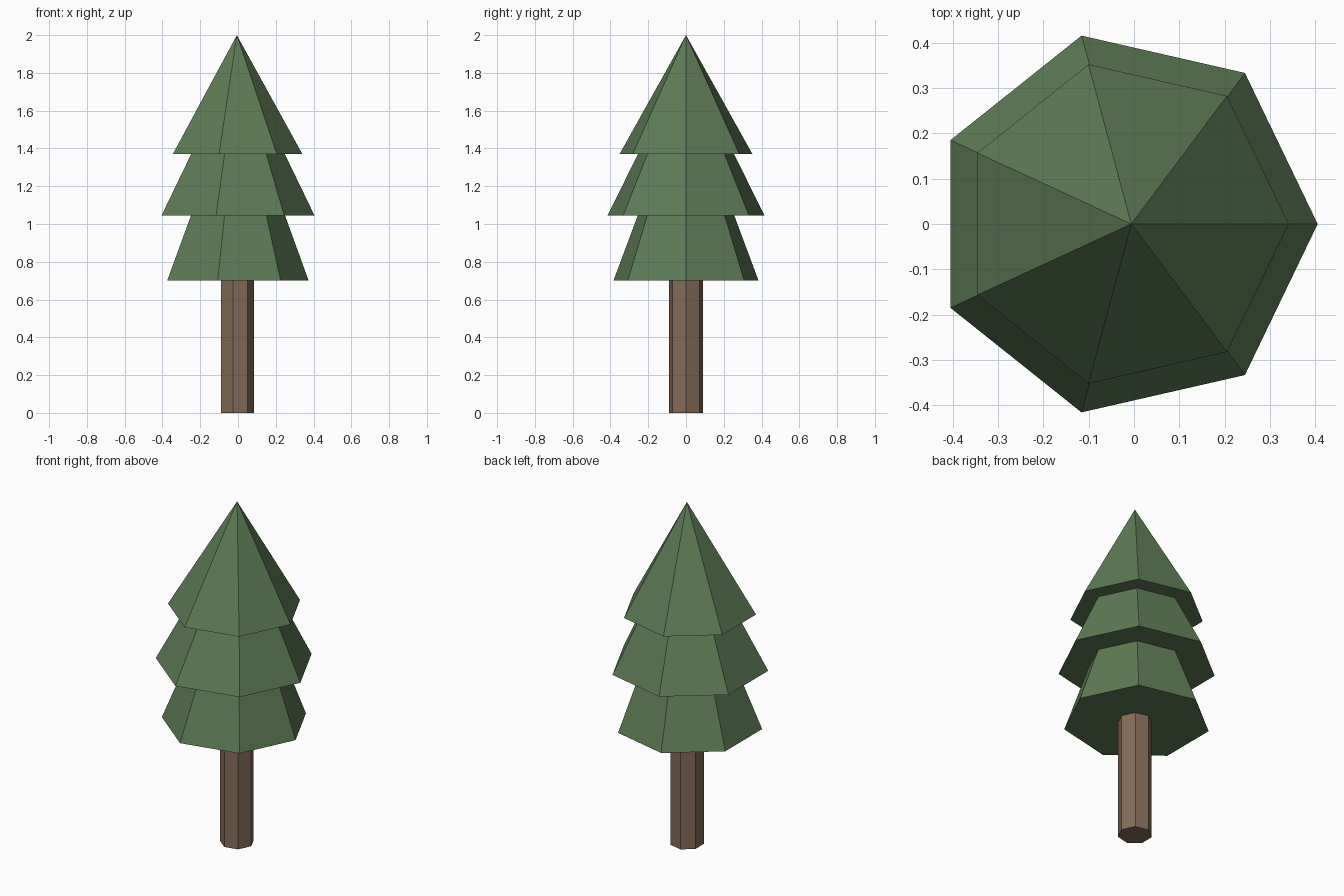
import bpy, bmesh
from math import cos, sin, tau

if "Cube" in bpy.data.objects:
    bpy.data.objects.remove(bpy.data.objects["Cube"])

SIDES = 7


def material(name, color):
    m = bpy.data.materials.new(name)
    m.diffuse_color = (*color, 1)
    m.use_nodes = True
    m.node_tree.nodes["Principled BSDF"].inputs["Base Color"].default_value = m.diffuse_color
    return m


def stepped_cone(name, rings, mat, tip=None, close_bottom=False, close_top=False):
    """Bridge heptagon rings given as (radius, z, x offset), optionally ending in a tip."""
    bm = bmesh.new()
    loops = [[bm.verts.new((cx + r * cos(tau * i / SIDES), r * sin(tau * i / SIDES), z))
              for i in range(SIDES)] for r, z, cx in rings]
    for low, high in zip(loops, loops[1:]):
        for i in range(SIDES):
            j = (i + 1) % SIDES
            bm.faces.new((low[i], low[j], high[j], high[i]))
    if tip:
        apex = bm.verts.new(tip)
        for i in range(SIDES):
            bm.faces.new((loops[-1][i], loops[-1][(i + 1) % SIDES], apex))
    if close_bottom:
        bm.faces.new(loops[0][::-1])
    if close_top:
        bm.faces.new(loops[-1])
    mesh = bpy.data.meshes.new(name)
    bm.to_mesh(mesh)
    bm.free()
    mesh.materials.append(mat)
    obj = bpy.data.objects.new(name, mesh)
    bpy.context.collection.objects.link(obj)
    return obj


bark = material("bark", (0.23, 0.15, 0.095))
needles = material("needles", (0.11, 0.2, 0.09))

# Trunk, open where it meets the foliage
stepped_cone("trunk", [(0.092, 0, -0.006), (0.092, 0.70, -0.006)], bark, close_bottom=True)

# Three foliage tiers as one stepped shell, from the trunk joint up to the tip
stepped_cone("foliage", [
    (0.092, 0.70, -0.006),
    (0.394, 0.70, -0.020), (0.262, 1.045, -0.013),
    (0.426, 1.045, -0.021), (0.261, 1.37, -0.013),
    (0.361, 1.37, -0.020),
], needles, tip=(-0.006, 0, 2.0))
